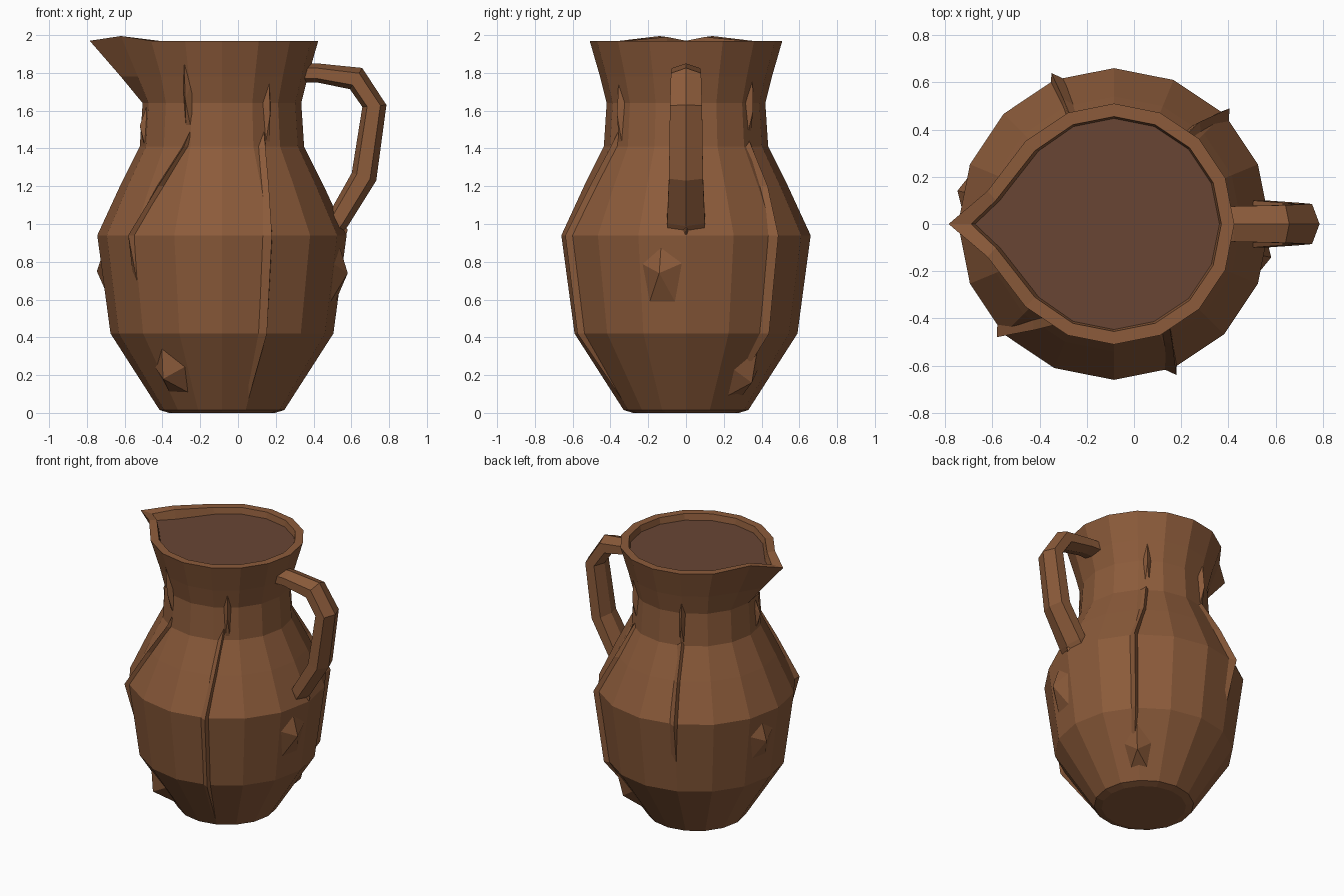
import bpy, bmesh, math
from mathutils import Vector

if "Cube" in bpy.data.objects:
    bpy.data.objects.remove(bpy.data.objects["Cube"])

N, CX = 16, -0.085          # sides and axis of the body


def material(name, col):
    m = bpy.data.materials.new(name)
    m.diffuse_color = (*col, 1)
    m.use_nodes = True
    m.node_tree.nodes["Principled BSDF"].inputs["Base Color"].default_value = m.diffuse_color
    return m


CLAY = material("brown clay", (0.262, 0.105, 0.043))
DARK = material("dark inside", (0.138, 0.060, 0.034))


def make(name, bm, mat):
    bmesh.ops.recalc_face_normals(bm, faces=bm.faces)
    me = bpy.data.meshes.new(name)
    bm.to_mesh(me)
    bm.free()
    me.materials.append(mat)
    ob = bpy.data.objects.new(name, me)
    bpy.context.collection.objects.link(ob)
    return ob


def bridge(bm, a, b):
    for i in range(len(a)):
        j = (i + 1) % len(a)
        bm.faces.new((a[i], a[j], b[j], b[i]))


# Body profile: (radius, height)
PROFILE = [(0.28, 0.0), (0.33, 0.015), (0.59, 0.42), (0.66, 0.94), (0.54, 1.2),
           (0.435, 1.41), (0.42, 1.64), (0.455, 1.78), (0.51, 1.97)]


def radius(z):
    for (r0, z0), (r1, z1) in zip(PROFILE, PROFILE[1:]):
        if z <= z1:
            return r0 + (r1 - r0) * (z - z0) / (z1 - z0)
    return PROFILE[-1][0]


def polar(deg, z, out=0.0):
    a = math.radians(deg)
    # true radius of the 16-sided body in this direction
    half = math.pi / N
    r = radius(z) * math.cos(half) / math.cos((a % (2 * half)) - half) + out
    return Vector((CX + r * math.cos(a), r * math.sin(a), z))


def ring(bm, r, z, spout=None):
    """Ring of N points; spout gives positions for the three leftmost kinds of point."""
    vs = []
    for i in range(N):
        a = 2 * math.pi * i / N
        p = [CX + r * math.cos(a), r * math.sin(a), z]
        k = abs(i - N // 2)
        if spout and k < len(spout):
            x, y, dz = spout[k]
            p = [x, math.copysign(y, N // 2 - i), z + dz]
        vs.append(bm.verts.new(p))
    return vs


# Body with pulled-out spout and rim
bm = bmesh.new()
SPOUTS = {1.78: [(-0.62, 0, 0), (-0.53, 0.15, 0)],
          1.97: [(-0.785, 0, 0), (-0.62, 0.14, 0.025), (-0.46, 0.35, 0)]}
INNER = [(-0.69, 0, 0), (-0.585, 0.1, 0.02), (-0.42, 0.31, 0)]
rings = [ring(bm, r, z, SPOUTS.get(z)) for r, z in PROFILE]
rings.append(ring(bm, 0.455, 1.97, INNER))
rings.append(ring(bm, 0.445, 1.915, [(x + 0.02, y, 0) for x, y, _ in INNER]))
for a, b in zip(rings, rings[1:]):
    bridge(bm, a, b)
bm.faces.new(rings[0])
make("jug_body", bm, CLAY)

# Dark surface just under the rim
bm = bmesh.new()
bm.faces.new(ring(bm, 0.452, 1.925, [(x + 0.01, y, 0) for x, y, _ in INNER]))
inside = make("jug_inside", bm, DARK)

# Handle: (x, z, half thickness, half width), swept with a six-sided section
PATH = [(0.30, 1.80, 0.05, 0.075), (0.42, 1.80, 0.05, 0.075), (0.625, 1.77, 0.065, 0.08),
        (0.722, 1.625, 0.064, 0.085), (0.667, 1.25, 0.068, 0.09),
        (0.53, 1.02, 0.06, 0.10), (0.47, 0.93, 0.05, 0.09)]
bm = bmesh.new()
sections = []
for i, (x, z, t, w) in enumerate(PATH):
    p, q = PATH[max(i - 1, 0)], PATH[min(i + 1, len(PATH) - 1)]
    d = Vector((q[0] - p[0], 0, q[1] - p[1])).normalized()
    n = Vector((-d.z, 0, d.x))
    sections.append([bm.verts.new(Vector((x, 0, z)) + n * t * u + Vector((0, w * v, 0)))
                     for u, v in [(1, 0), (0.5, 1), (-0.6, 1), (-1, 0), (-0.6, -1), (0.5, -1)]])
for a, b in zip(sections, sections[1:]):
    bridge(bm, a, b)
bm.faces.new(sections[0])
bm.faces.new(sections[-1])
make("handle", bm, CLAY)


def chip(name, deg, z, width, up, down, out, peak=0.0):
    """Faceted lump: five-sided base on the wall with a raised point."""
    bm = bmesh.new()
    base = []
    for u, v in [(0, up), (1, 0.4 * up), (0.6, -down), (-0.6, -down), (-1, 0.4 * up)]:
        zz = max(z + v, 0.02)
        base.append(bm.verts.new(polar(deg + math.degrees(u * width / radius(zz)), zz, -0.012)))
    tip = bm.verts.new(polar(deg, z + peak, out))
    for i in range(5):
        bm.faces.new((base[i], base[(i + 1) % 5], tip))
    bm.faces.new(base)
    make(name, bm, CLAY)


# Broad lumps on the belly and foot, then narrow nicks on the neck
LUMPS = [(-12, 0.74, 0.14, 0.16, 0.18, 0.06), (168, 0.75, 0.13, 0.14, 0.16, 0.055),
         (233, 0.18, 0.12, 0.18, 0.08, 0.09), (45, 0.16, 0.11, 0.20, 0.08, 0.07),
         (0, 0.97, 0.03, 0.08, 0.1, 0.02)]
NICKS = [(245, 1.66, 0.03, 0.24, 0.17, 0.04), (53, 1.6, 0.03, 0.2, 0.15, 0.03),
         (-55, 1.58, 0.03, 0.2, 0.18, 0.03), (195, 1.52, 0.03, 0.13, 0.12, 0.03),
         (112, 1.56, 0.03, 0.2, 0.16, 0.03)]
for i, c in enumerate(LUMPS):
    chip(f"lump_{i + 1}", *c)
for i, c in enumerate(NICKS):
    chip(f"neck_nick_{i + 1}", *c)


def ridge(name, points, out=0.032, half=3.0):
    """Raised crease along the wall through (angle, height) points."""
    bm = bmesh.new()
    rows = []
    for i, (deg, z) in enumerate(points):
        o = -0.005 if i in (0, len(points) - 1) else out
        rows.append([bm.verts.new(polar(deg + s * half, z, h))
                     for s, h in ((-1.6, -0.015), (0, o), (0.7, -0.015))])
    for a, b in zip(rows, rows[1:]):
        bridge(bm, a, b)
    bm.faces.new(rows[0])
    bm.faces.new(rows[-1])
    make(name, bm, CLAY)


# Long creases running up the wall
ridge("front_crease", [(-67.5, 0.02), (-67.5, 0.42), (-67.5, 0.94), (-64, 1.2), (-60, 1.41), (-58, 1.5)])
ridge("left_crease", [(224, 0.66), (224, 0.94), (233, 1.2), (244, 1.41), (247, 1.5)])
ridge("back_right_crease", [(40, 0.1), (45, 0.42), (45, 0.94), (50, 1.2), (52, 1.45)])
ridge("back_crease", [(112.5, 0.6), (112.5, 0.94), (112, 1.2), (112, 1.45)])
